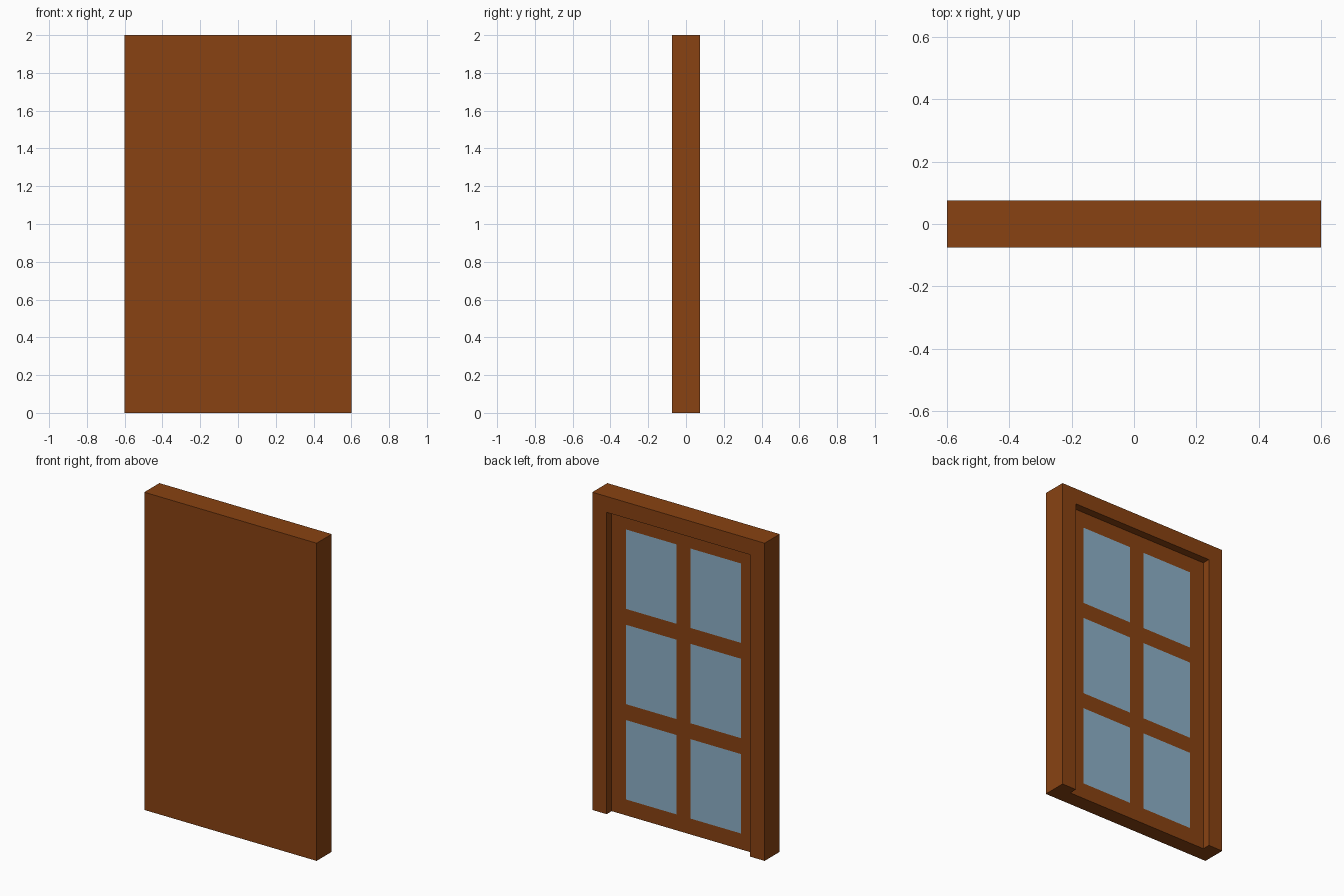
import bpy
import bmesh

cube = bpy.data.objects.get("Cube")
if cube:
    bpy.data.objects.remove(cube, do_unlink=True)

HALF_W, HEIGHT, HALF_D = 0.6, 2.0, 0.075   # outer size
BORDER, RECESS = 0.1, 0.05                 # casing width and step to the leaf
LEAF_W, LEAF_H, LEAF_BACK = HALF_W - BORDER, HEIGHT - BORDER, HALF_D - RECESS


def material(name, color):
    mat = bpy.data.materials.new(name)
    mat.use_nodes = True
    mat.diffuse_color = color
    mat.node_tree.nodes["Principled BSDF"].inputs["Base Color"].default_value = color
    return mat


wood = material("brown wood", (0.25, 0.055, 0.006, 1))
glass = material("blue glass", (0.27, 0.44, 0.58, 1))


def extrude_to_front(bm, depth):
    """Thicken a flat sheet towards -y into a closed solid."""
    result = bmesh.ops.extrude_face_region(bm, geom=bm.faces[:])
    moved = [v for v in result["geom"] if isinstance(v, bmesh.types.BMVert)]
    bmesh.ops.translate(bm, verts=moved, vec=(0, -depth, 0))
    bmesh.ops.recalc_face_normals(bm, faces=bm.faces[:])


def finish(bm, name, mats):
    mesh = bpy.data.meshes.new(name)
    bm.to_mesh(mesh)
    bm.free()
    for mat in mats:
        mesh.materials.append(mat)
    obj = bpy.data.objects.new(name, mesh)
    bpy.context.collection.objects.link(obj)
    return obj


# Casing: two jambs and a head as one profile, open at the floor
bm = bmesh.new()
half = [(HALF_W, 0), (HALF_W, HEIGHT)]
inner = [(LEAF_W, LEAF_H), (LEAF_W, 0)]
outline = half[:] + [(-x, z) for x, z in reversed(half)]
outline += [(-x, z) for x, z in reversed(inner)] + inner
bm.faces.new([bm.verts.new((x, HALF_D, z)) for x, z in outline])
extrude_to_front(bm, 2 * HALF_D)
finish(bm, "door_casing", [wood])

# Leaf: stiles, rails and panes laid out as a grid of faces on the back
xs = [-LEAF_W, -0.4, -0.05, 0.05, 0.4, LEAF_W]
zs = [0, 0.1, 0.6, 0.7, 1.2, 1.3, 1.8, LEAF_H]
bm = bmesh.new()
grid = [[bm.verts.new((x, LEAF_BACK, z)) for x in xs] for z in zs]
for j in range(len(zs) - 1):
    for i in range(len(xs) - 1):
        bm.faces.new((grid[j][i], grid[j + 1][i], grid[j + 1][i + 1], grid[j][i + 1]))
extrude_to_front(bm, LEAF_BACK + HALF_D)

# Every second cell of the back is a glass pane
for face in bm.faces:
    c = face.calc_center_median()
    in_column = any(xs[i] < c.x < xs[i + 1] for i in range(1, len(xs) - 1, 2))
    in_row = any(zs[j] < c.z < zs[j + 1] for j in range(1, len(zs) - 1, 2))
    if face.normal.y > 0.5 and in_column and in_row:
        face.material_index = 1
finish(bm, "door_leaf", [wood, glass])
